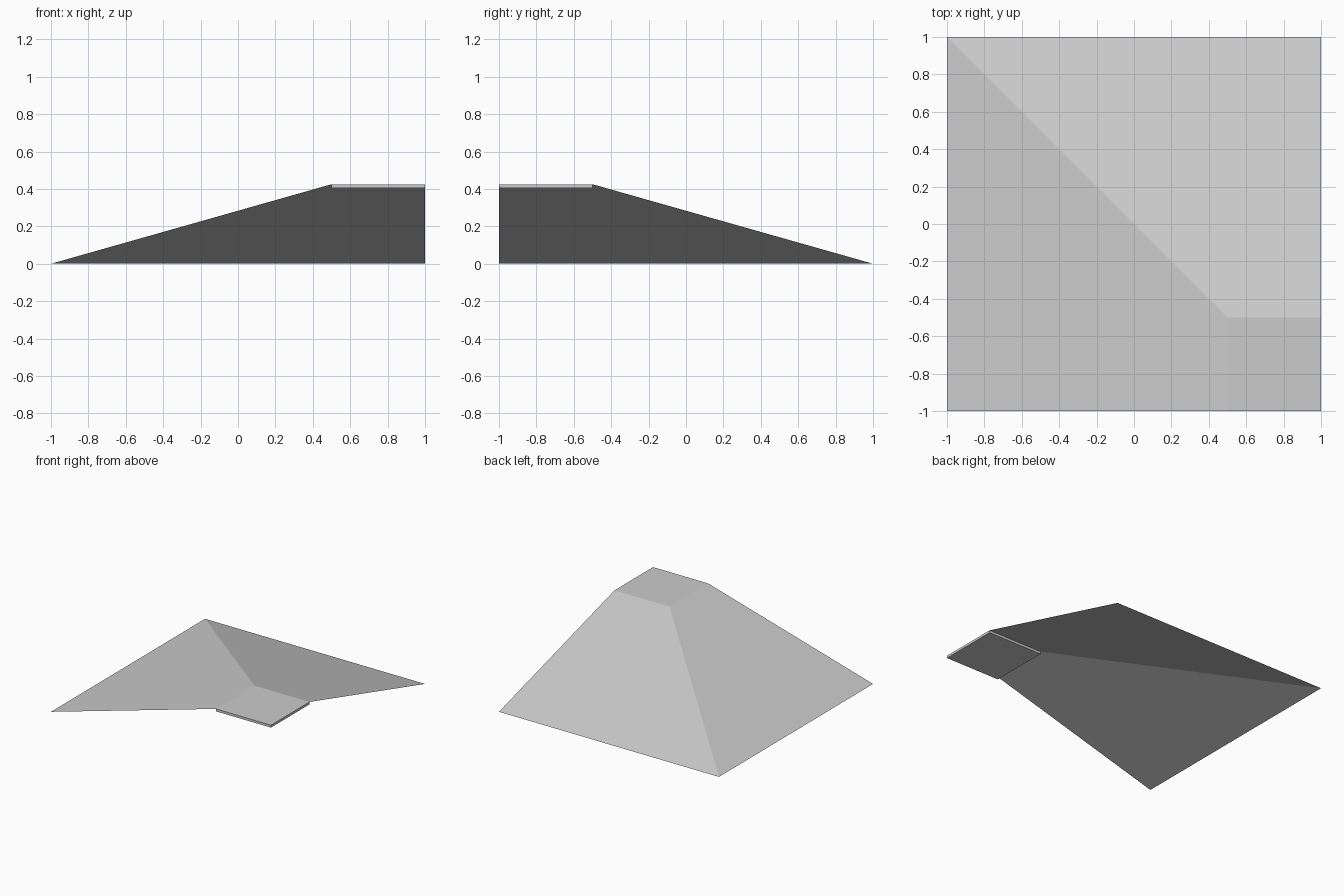
import bpy
import bmesh

cube = bpy.data.objects.get("Cube")
if cube:
    bpy.data.objects.remove(cube, do_unlink=True)

TOP = 0.425      # height of the flat landing
THICK = 0.02     # landing thickness
EDGE = 0.5       # where the slopes meet the landing

grey = bpy.data.materials.new("light grey")
grey.use_nodes = True
colour = (0.6, 0.6, 0.6, 1)
grey.diffuse_color = colour
grey.node_tree.nodes["Principled BSDF"].inputs["Base Color"].default_value = colour


def make_object(name, bm):
    mesh = bpy.data.meshes.new(name)
    bm.to_mesh(mesh)
    bm.free()
    mesh.materials.append(grey)
    obj = bpy.data.objects.new(name, mesh)
    bpy.context.collection.objects.link(obj)
    return obj


# Two thin slopes, mirrored across the diagonal hip and joined along it
slope = [(-1, -1, 0), (EDGE, -1, TOP), (EDGE, -EDGE, TOP), (-1, 1, 0)]
mirrored = [(-y, -x, z) for x, y, z in reversed(slope)]
bm = bmesh.new()
for outline in (slope, mirrored):
    bm.faces.new([bm.verts.new(p) for p in outline])
bmesh.ops.remove_doubles(bm, verts=bm.verts, dist=0.001)
make_object("corner_slopes", bm)

# Flat landing slab at the raised corner
bm = bmesh.new()
bmesh.ops.create_cube(bm, size=1)
bmesh.ops.scale(bm, vec=(1 - EDGE, 1 - EDGE, THICK), verts=bm.verts)
middle = (1 + EDGE) / 2
bmesh.ops.translate(bm, vec=(middle, -middle, TOP - THICK / 2), verts=bm.verts)
make_object("landing_slab", bm)
